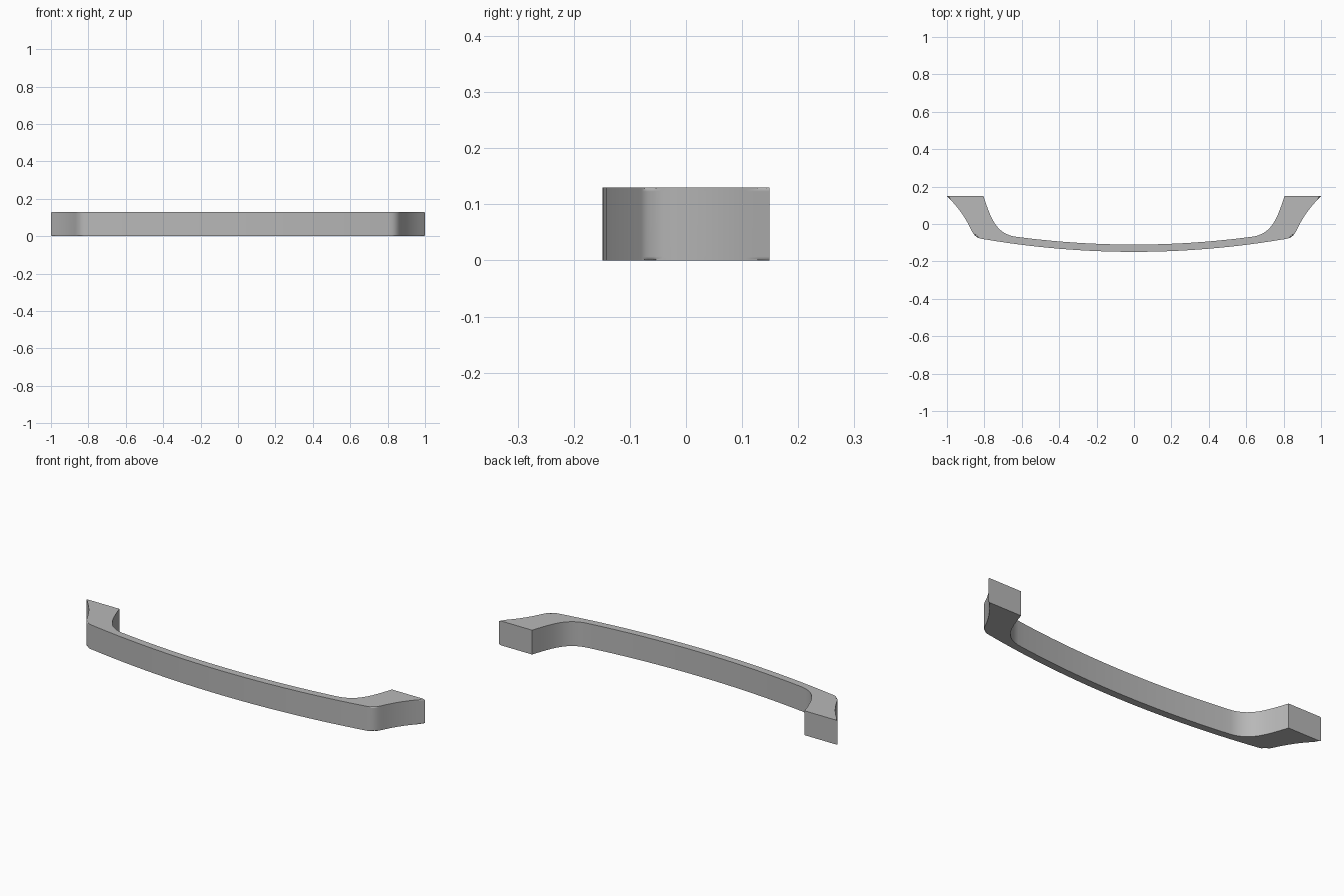
import bpy, bmesh, math
from mathutils import Vector

if "Cube" in bpy.data.objects:
    bpy.data.objects.remove(bpy.data.objects["Cube"])

HEIGHT = 0.13
EDGE = 0.007


def bezier(a, b, c, d, n):
    """Points along a cubic curve, leaving out the first one."""
    pts = []
    for i in range(1, n + 1):
        t = i / n
        s = 1 - t
        pts.append(tuple(s**3 * p + 3 * s * s * t * q + 3 * s * t * t * r + t**3 * u
                         for p, q, r, u in zip(a, b, c, d)))
    return pts


def bow(depth, x_end, y_end, n):
    """Half of the gentle bow, from the middle outwards."""
    return [(x_end * i / n, depth + (y_end - depth) * (i / n) ** 2) for i in range(n + 1)]


def mirrored(half):
    """Full run from left to right out of a right half starting on x = 0."""
    return [(-x, y) for x, y in reversed(half[1:])] + half


# Front outline: bow, rounded corner, flared foot
outer = bow(-0.149, 0.81, -0.08, 16)
outer += bezier((0.81, -0.08), (0.835, -0.076), (0.85, -0.068), (0.865, -0.042), 6)
outer += bezier((0.865, -0.042), (0.895, 0.02), (0.925, 0.075), (1.0, 0.149), 10)

# Back outline: bow, then a wide sweep into the foot
inner = bow(-0.11, 0.64, -0.067, 14)
inner += bezier((0.64, -0.067), (0.74, -0.047), (0.765, 0.03), (0.805, 0.149), 14)

front, back = mirrored(outer), mirrored(inner)
profile = front + back[::-1]
n, n_front = len(profile), len(front)

# Extrude the outline into the handle
bm = bmesh.new()
low = [bm.verts.new((x, y, 0)) for x, y in profile]
high = [bm.verts.new((x, y, HEIGHT)) for x, y in profile]
bm.faces.new(low[::-1])
bm.faces.new(high)
for i in range(n):
    j = (i + 1) % n
    bm.faces.new((low[i], low[j], high[j], high[i]))

# Round over the long front edges
rims = [bm.edges.get((ring[i], ring[i + 1])) for ring in (low, high) for i in range(n_front - 1)]
bmesh.ops.bevel(bm, geom=rims, offset=EDGE, segments=4, profile=0.5,
                affect='EDGES', clamp_overlap=True)
bmesh.ops.recalc_face_normals(bm, faces=bm.faces)

mesh = bpy.data.meshes.new("pull_handle")
bm.to_mesh(mesh)
bm.free()
handle = bpy.data.objects.new("pull_handle", mesh)
bpy.context.collection.objects.link(handle)

# Brushed grey metal
grey = bpy.data.materials.new("metal_grey")
grey.diffuse_color = (0.48, 0.48, 0.48, 1)
grey.use_nodes = True
grey.node_tree.nodes["Principled BSDF"].inputs["Base Color"].default_value = grey.diffuse_color
mesh.materials.append(grey)

# Smooth curves with crisp back edges
bpy.context.view_layer.objects.active = handle
handle.select_set(True)
bpy.ops.object.shade_smooth_by_angle(angle=math.radians(30))
weighted = handle.modifiers.new("even_shading", 'WEIGHTED_NORMAL')
weighted.keep_sharp = True
